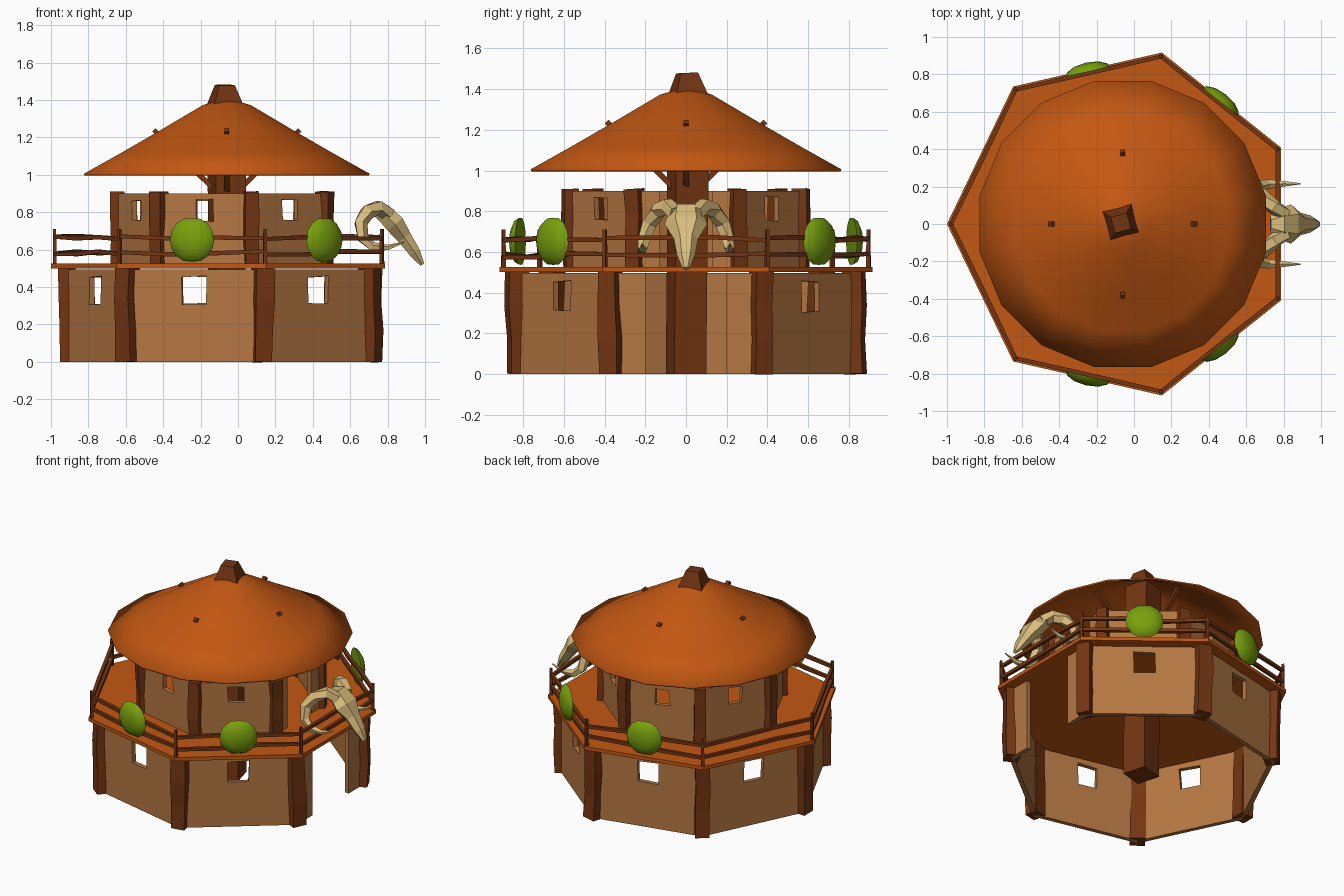
import bpy, bmesh, math, random
from mathutils import Vector, Matrix

if "Cube" in bpy.data.objects:
    bpy.data.objects.remove(bpy.data.objects["Cube"])

random.seed(4)
CX = -0.06                      # centre axis of the hut
N = 7                           # sides of the hut
STEP = 2 * math.pi / N


def material(name, rgb):
    m = bpy.data.materials.new(name)
    m.diffuse_color = (*rgb, 1)
    m.use_nodes = True
    m.node_tree.nodes["Principled BSDF"].inputs["Base Color"].default_value = m.diffuse_color
    return m


ORANGE = material("orange_hide", (0.54, 0.095, 0.006))
WOOD = material("dark_wood", (0.175, 0.036, 0.006))
CLAY = material("tan_clay", (0.46, 0.185, 0.055))
GREEN = material("green_shield", (0.19, 0.35, 0.004))
BONE = material("bone", (0.70, 0.51, 0.20))


def finish(bm, name, mat):
    bmesh.ops.recalc_face_normals(bm, faces=bm.faces)
    me = bpy.data.meshes.new(name)
    bm.to_mesh(me)
    bm.free()
    me.materials.append(mat)
    ob = bpy.data.objects.new(name, me)
    bpy.context.collection.objects.link(ob)
    return ob


def polar(r, a, z=0.0):
    return Vector((CX + r * math.cos(a), r * math.sin(a), z))


def corner(i):
    return math.pi + i * STEP


def tube(bm, path, radii, ref, sides=4, phase=math.pi / 4):
    """Loft rings along a path; a radius may be a (across, deep) pair."""
    path = [Vector(p) for p in path]
    rings = []
    for i, p in enumerate(path):
        t = (path[min(i + 1, len(path) - 1)] - path[max(i - 1, 0)]).normalized()
        v = t.cross(Vector(ref)).normalized()
        u = v.cross(t).normalized()
        r = radii[i]
        a, b = r if isinstance(r, tuple) else (r, r)
        ang = [phase + 2 * math.pi * k / sides for k in range(sides)]
        rings.append([bm.verts.new(p + u * a * math.cos(w) + v * b * math.sin(w)) for w in ang])
    for r0, r1 in zip(rings, rings[1:]):
        for k in range(sides):
            j = (k + 1) % sides
            bm.faces.new((r0[k], r0[j], r1[j], r1[k]))
    bm.faces.new(rings[0])
    bm.faces.new(rings[-1])


def panel(bm, ang, apothem, xs, zs, hole, thick=0.03):
    """Wall slab on one side of the hut, made of a grid with an optional hole."""
    rad = Vector((math.cos(ang), math.sin(ang), 0))
    tan = Vector((-math.sin(ang), math.cos(ang), 0))
    base = Vector((CX, 0, 0)) + rad * (apothem - thick / 2)
    layers = []
    jit = {}
    for i in range(len(xs)):
        for j in range(len(zs)):
            inner = 0 < i < len(xs) - 1 and 0 < j < len(zs) - 1
            jit[i, j] = (random.uniform(-.007, .007), random.uniform(-.006, .006)) if inner else (0, 0)
    g = {(i, j): bm.verts.new(base + tan * (x + jit[i, j][0]) + Vector((0, 0, z + jit[i, j][1])))
         for i, x in enumerate(xs) for j, z in enumerate(zs)}
    faces = [bm.faces.new((g[i, j], g[i + 1, j], g[i + 1, j + 1], g[i, j + 1]))
             for i in range(len(xs) - 1) for j in range(len(zs) - 1) if (i, j) != hole]
    geom = bmesh.ops.extrude_face_region(bm, geom=faces, use_keep_orig=True)["geom"]
    bmesh.ops.translate(bm, vec=rad * thick, verts=[e for e in geom if isinstance(e, bmesh.types.BMVert)])


def storey(name, R, z0, z1, win_w, win_z, post_r, door):
    """Ring of walls with windows, a doorway on +x, and corner posts."""
    ap, half = R * math.cos(STEP / 2), R * math.sin(STEP / 2)
    bm = bmesh.new()
    for i in range(N):
        a = corner(i) + STEP / 2
        if i == 3:
            for s in (-1, 1):
                panel(bm, a, ap, sorted((s * door, s * half)), (z0, z1 - 0.01), None)
        else:
            panel(bm, a, ap, (-half, -win_w, win_w, half), (z0, *win_z, z1 - 0.01), (1, 1))
    finish(bm, name + "_walls", CLAY)
    bm = bmesh.new()
    for i in range(N):
        a = corner(i)
        zs = [z0 + (z1 - z0) * k / 3 for k in range(4)]
        path = [polar(R + random.uniform(-.006, .006), a + random.uniform(-.008, .008), z) for z in zs]
        rr = [post_r * random.uniform(0.92, 1.06) for _ in zs]
        tube(bm, path, rr, (math.cos(a), math.sin(a), 0))
    finish(bm, name + "_posts", WOOD)


storey("lower", 0.85, 0.0, 0.505, 0.07, (0.31, 0.455), 0.069, 0.20)
storey("upper", 0.58, 0.52, 0.91, 0.05, (0.755, 0.865), 0.053, 0.13)

# heptagonal deck
bm = bmesh.new()
rings = [[bm.verts.new(polar(0.94, corner(i), z)) for i in range(N)] for z in (0.5, 0.525)]
for r in rings:
    bm.faces.new(r)
for i in range(N):
    j = (i + 1) % N
    bm.faces.new((rings[0][i], rings[0][j], rings[1][j], rings[1][i]))
finish(bm, "deck", ORANGE)

# railing: thin posts and two sagging rails per side
bm = bmesh.new()
for i in range(N):
    a, b = corner(i), corner(i + 1)
    tube(bm, [polar(0.92, a, z) for z in (0.52, 0.62, 0.71)], [0.014, 0.013, 0.011],
         (math.cos(a), math.sin(a), 0))
    for z in (0.665, 0.585):
        p, q = polar(0.918, a, z), polar(0.918, b, z)
        pts = [p.lerp(q, t) + Vector((0, 0, random.uniform(-.012, .008))) for t in (0, .33, .67, 1)]
        tube(bm, pts, [0.014, 0.016, 0.016, 0.014], (0, 0, 1))
finish(bm, "railing", WOOD)

# central pillar with a tapered tip above the roof
bm = bmesh.new()
tube(bm, [(CX, 0, 0), (CX, 0.005, 0.5), (CX, 0.01, 1.0), (CX - 0.01, 0.01, 1.37), (CX - 0.01, 0.005, 1.48)],
     [0.115, 0.115, 0.118, 0.115, 0.062], (1, 0, 0), 4, math.radians(60))
finish(bm, "central_pillar", WOOD)

# struts from the pillar, poking through the roof
bm = bmesh.new()
for k in range(4):
    a = k * math.pi / 2
    tube(bm, [polar(0.06, a, 0.915), polar(0.39, a, 1.24)], [0.02, 0.018], (-math.sin(a), math.cos(a), 0))
finish(bm, "roof_struts", WOOD)

# conical hide roof, sixteen sides
bm = bmesh.new()
S = 16
profile = [(0.78, 1.005), (0.58, 1.115), (0.38, 1.228), (0.13, 1.373)]
rings = [[bm.verts.new(polar(r, (k + 0.5) * 2 * math.pi / S, z)) for k in range(S)] for r, z in profile]
tip = bm.verts.new((CX, 0, 1.41))
for r0, r1 in zip(rings, rings[1:]):
    for k in range(S):
        j = (k + 1) % S
        bm.faces.new((r0[k], r0[j], r1[j], r1[k]))
for k in range(S):
    bm.faces.new((rings[-1][k], rings[-1][(k + 1) % S], tip))
roof = finish(bm, "roof", ORANGE)
for p in roof.data.polygons:
    p.use_smooth = True
mod = roof.modifiers.new("thickness", "SOLIDIFY")
mod.thickness = 0.01
mod.offset = -1

# domed round shields hung on the railing
for i in (1, 2, 4, 5):
    a = corner(i) + STEP / 2
    c = polar(0.835, a, 0.652)
    rad, tan = Vector((math.cos(a), math.sin(a), 0)), Vector((-math.sin(a), math.cos(a), 0))
    bm = bmesh.new()
    rings = []
    for r, d in ((0.122, 0.0), (0.108, 0.022), (0.065, 0.042)):
        ring = []
        for k in range(16):
            w = math.pi / 2 + k * math.pi / 8
            rr = r * (0.95 if k in (0, 8) and r > 0.1 else 1)   # small notches top and bottom
            ring.append(bm.verts.new(c + rad * d + tan * rr * math.cos(w) + Vector((0, 0, rr * math.sin(w)))))
        rings.append(ring)
    top = bm.verts.new(c + rad * 0.05)
    for r0, r1 in zip(rings, rings[1:]):
        for k in range(16):
            j = (k + 1) % 16
            bm.faces.new((r0[k], r0[j], r1[j], r1[k]))
    for k in range(16):
        bm.faces.new((rings[-1][k], rings[-1][(k + 1) % 16], top))
    bm.faces.new(rings[0])
    ob = finish(bm, "shield_%d" % i, GREEN)
    for p in ob.data.polygons:
        p.use_smooth = len(p.vertices) < 5

# horned skull over the doorway
bm = bmesh.new()
tube(bm, [(.73, 0, .80), (.78, 0, .795), (.84, 0, .735), (.89, 0, .665), (.945, 0, .585), (.985, 0, .52)],
     [(.045, .025), (.085, .055), (.105, .06), (.06, .045), (.045, .035), (.018, .014)], (0, 1, 0), 6, 0)
finish(bm, "skull", BONE)
bm = bmesh.new()
horn = [(.81, .05, .79), (.75, .09, .825), (.69, .14, .80), (.655, .18, .74),
        (.668, .205, .66), (.72, .213, .615), (.80, .215, .61), (.89, .215, .64)]
for s in (-1, 1):
    tube(bm, [(x, s * y, z) for x, y, z in horn], [.04, .042, .042, .038, .032, .026, .016, .003],
         (0, 1, 0), 5, 0.3)
finish(bm, "horns", BONE)
